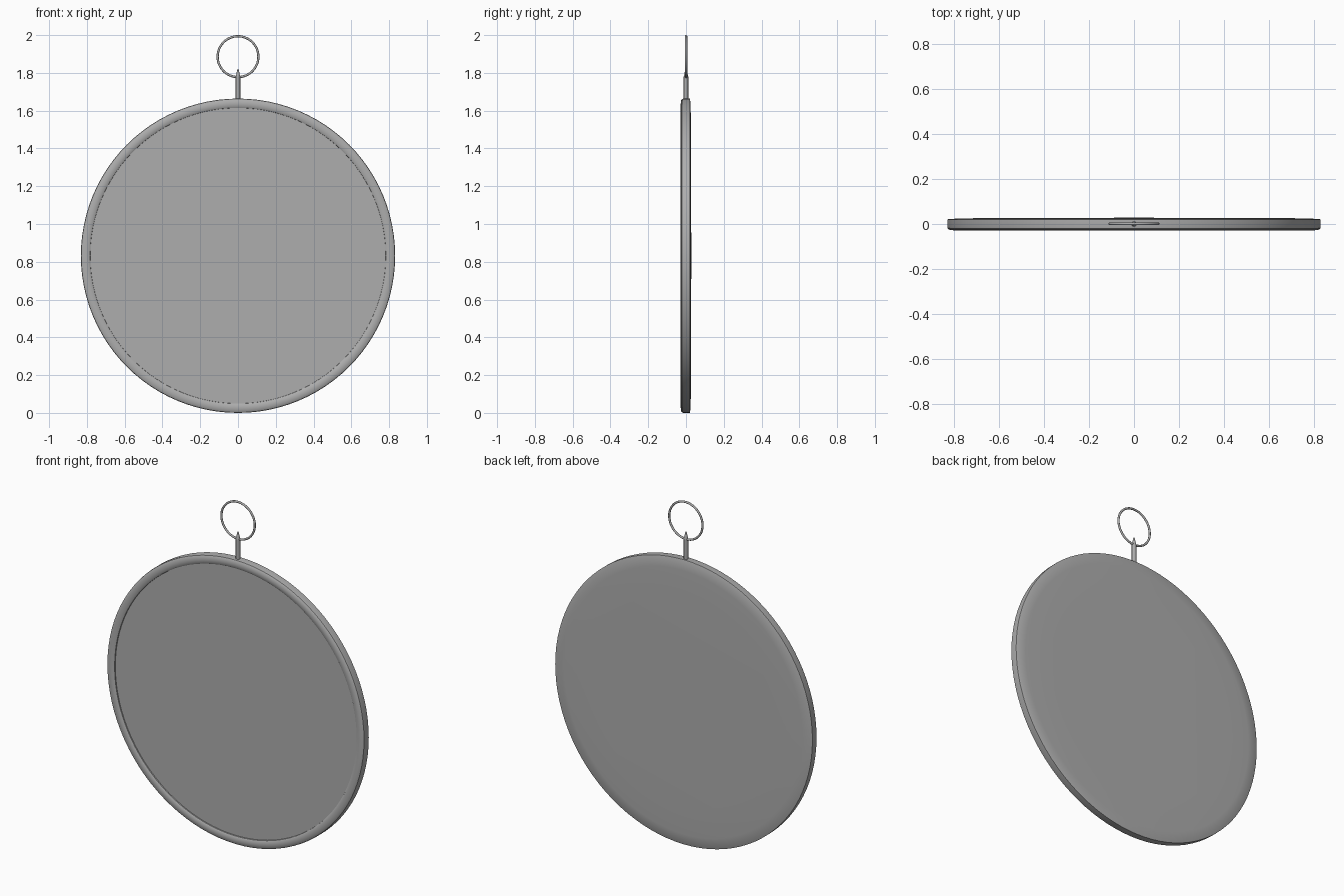
import bpy, math

if "Cube" in bpy.data.objects:
    bpy.data.objects.remove(bpy.data.objects["Cube"])

CZ = 0.832   # height of the disc centre
SEG = 96


def material(name, rgb):
    m = bpy.data.materials.new(name)
    m.diffuse_color = (*rgb, 1)
    m.use_nodes = True
    m.node_tree.nodes["Principled BSDF"].inputs["Base Color"].default_value = m.diffuse_color
    return m


silver = material("silver grey", (0.42, 0.42, 0.42))
glass = material("mirror grey", (0.42, 0.42, 0.42))


def finish(ob, mat, angle=40):
    ob.data.materials.append(mat)
    bpy.ops.object.select_all(action='DESELECT')
    ob.select_set(True)
    bpy.context.view_layer.objects.active = ob
    bpy.ops.object.shade_smooth_by_angle(angle=math.radians(angle))


def lathe(name, profile, mat):
    """Spin (radius, y) points round the y axis at the disc centre."""
    verts, rings, faces = [], [], []
    for r, y in profile:
        start, count = len(verts), SEG if r > 0 else 1
        for i in range(count):
            a = 2 * math.pi * i / SEG
            verts.append((r * math.cos(a), y, CZ + r * math.sin(a)))
        rings.append((start, count))
    for (a, na), (b, nb) in zip(rings, rings[1:]):
        for i in range(SEG):
            j = (i + 1) % SEG
            f = [a + i % na, a + j % na, b + j % nb, b + i % nb]
            faces.append(list(dict.fromkeys(f)))
    me = bpy.data.meshes.new(name)
    me.from_pydata(verts, [], faces)
    ob = bpy.data.objects.new(name, me)
    bpy.context.collection.objects.link(ob)
    finish(ob, mat)
    return ob


# rim and gently domed back as one turned shell
lathe("rim_and_back", [
    (0.782, -0.014), (0.783, -0.022), (0.790, -0.026), (0.805, -0.028),
    (0.822, -0.026), (0.830, -0.021), (0.832, -0.012), (0.832, 0.020),
    (0.828, 0.022), (0.770, 0.025), (0.600, 0.027), (0.0, 0.028)], silver)

# flat mirror face, slightly recessed
lathe("mirror_face", [(0.0, -0.016), (0.783, -0.016)], glass)

# hanging stem with pointed tip
bpy.ops.mesh.primitive_cylinder_add(vertices=24, radius=0.012, depth=0.13,
                                    location=(0, 0, 1.715))
stem = bpy.context.object
stem.name = "stem"
finish(stem, silver)
bpy.ops.mesh.primitive_cone_add(vertices=24, radius1=0.012, radius2=0.003,
                                depth=0.04, location=(0, 0, 1.80))
tip = bpy.context.object
tip.name = "stem_tip"
finish(tip, silver)

# hanging ring through the tip
bpy.ops.mesh.primitive_torus_add(major_segments=64, minor_segments=12,
                                 major_radius=0.108, minor_radius=0.006,
                                 location=(0, 0.001, 1.886),
                                 rotation=(math.pi / 2, 0, 0))
ring = bpy.context.object
ring.name = "hanging_ring"
finish(ring, silver, 60)
